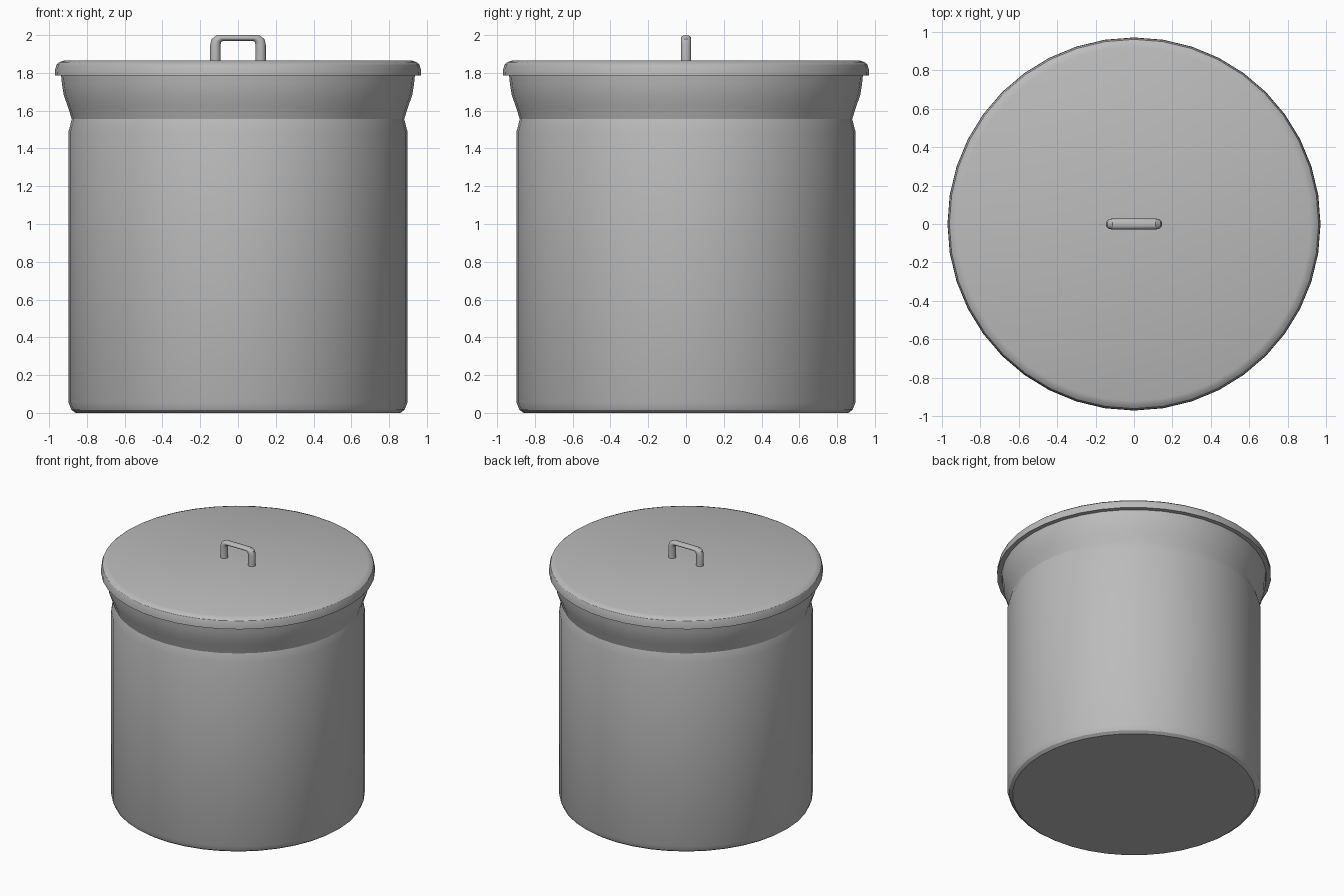
import bpy, bmesh, math

if "Cube" in bpy.data.objects:
    bpy.data.objects.remove(bpy.data.objects["Cube"])

SIDES = 40
metal = bpy.data.materials.new("grey metal")
metal.diffuse_color = (0.5, 0.5, 0.5, 1)
metal.use_nodes = True
metal.node_tree.nodes["Principled BSDF"].inputs["Base Color"].default_value = metal.diffuse_color


def finish(bm, name):
    bmesh.ops.remove_doubles(bm, verts=bm.verts, dist=1e-5)
    bmesh.ops.recalc_face_normals(bm, faces=bm.faces)
    mesh = bpy.data.meshes.new(name)
    bm.to_mesh(mesh)
    bm.free()
    mesh.materials.append(metal)
    ob = bpy.data.objects.new(name, mesh)
    bpy.context.collection.objects.link(ob)
    bpy.ops.object.select_all(action='DESELECT')
    ob.select_set(True)
    bpy.context.view_layer.objects.active = ob
    bpy.ops.object.shade_smooth_by_angle(angle=math.radians(32))
    return ob


def bridge(bm, rings, caps):
    n = len(rings[0])
    for a, b in zip(rings, rings[1:]):
        for i in range(n):
            j = (i + 1) % n
            bm.faces.new((a[i], a[j], b[j], b[i]))
    if caps:
        bm.faces.new(rings[0])
        bm.faces.new(rings[-1])


def lathe(name, profile):
    bm = bmesh.new()
    rings = [[bm.verts.new((r * math.cos(2 * math.pi * i / SIDES),
                            r * math.sin(2 * math.pi * i / SIDES), z))
              for i in range(SIDES)] for r, z in profile]
    bridge(bm, rings, True)
    return finish(bm, name)


# Pot body with rounded foot, pinched neck and flared mouth
lathe("pot_body", [(0.86, 0), (0.882, 0.016), (0.897, 0.055), (0.897, 1.49),
                   (0.88, 1.555), (0.902, 1.625), (0.922, 1.68),
                   (0.932, 1.74), (0.938, 1.80)])

# Lid with downturned rim
lathe("lid", [(0.93, 1.785), (0.97, 1.785), (0.968, 1.82), (0.96, 1.845),
              (0.945, 1.857), (0.92, 1.866)])

# Lid handle: oval section swept between an outer and an inner outline
outer = [(-0.147, 1.85), (-0.147, 1.95), (-0.139, 1.98), (-0.112, 2.0)]
inner = [(-0.092, 1.85), (-0.092, 1.95), (-0.089, 1.963), (-0.078, 1.97)]
outer += [(-x, z) for x, z in reversed(outer)]
inner += [(-x, z) for x, z in reversed(inner)]
bm = bmesh.new()
rings = []
for (ox, oz), (ix, iz) in zip(outer, inner):
    ring = []
    for i in range(16):
        c = math.cos(2 * math.pi * i / 16)
        s = math.sin(2 * math.pi * i / 16)
        ring.append(bm.verts.new(((ox + ix) / 2 + (ox - ix) / 2 * c,
                                  0.0275 * s,
                                  (oz + iz) / 2 + (oz - iz) / 2 * c)))
    rings.append(ring)
bridge(bm, rings, True)
finish(bm, "lid_handle")
